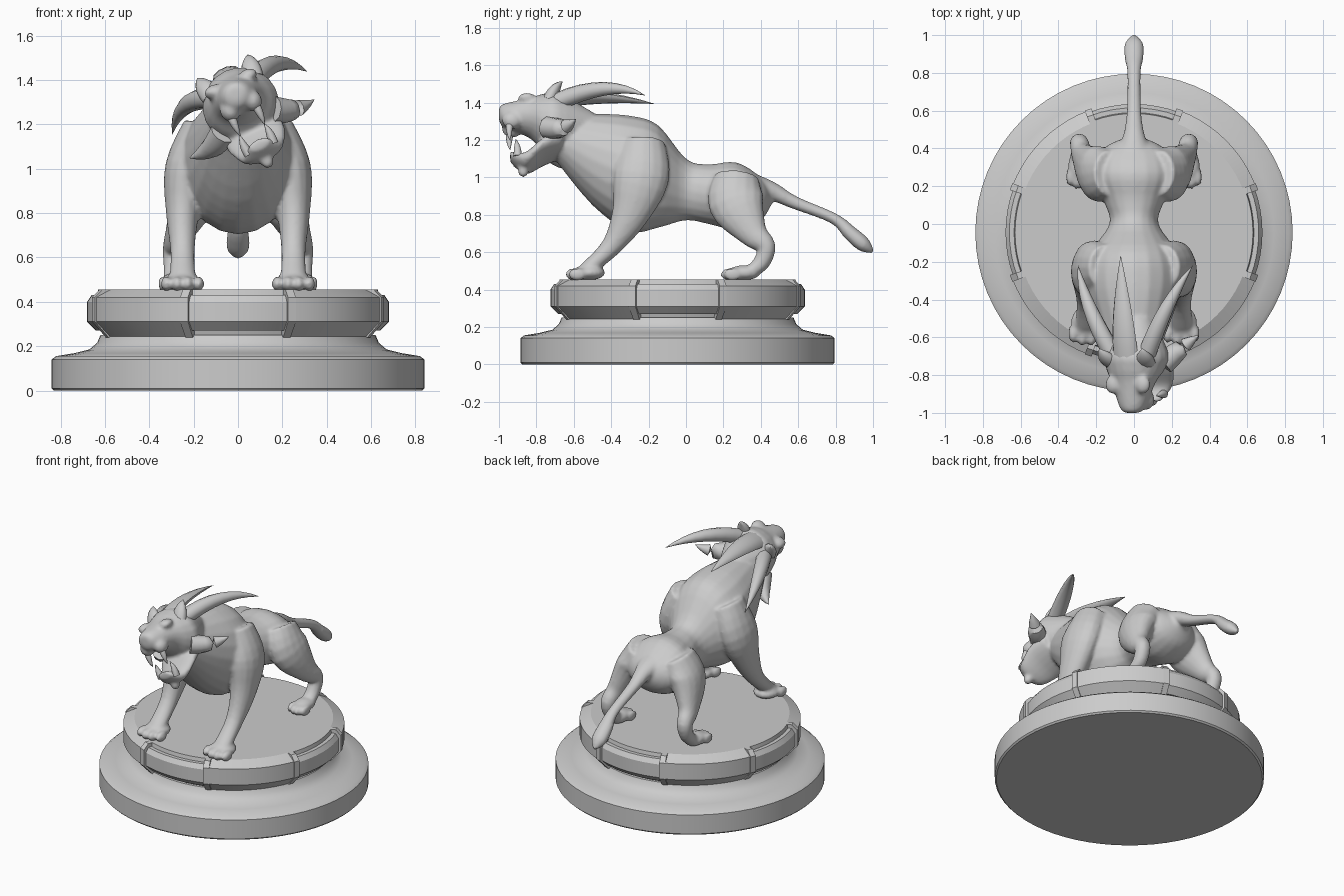
import bpy, bmesh, math
from mathutils import Vector, Matrix

cube = bpy.data.objects.get("Cube")
if cube:
    bpy.data.objects.remove(cube)

stone = bpy.data.materials.new("light_grey_stone")
stone.use_nodes = True
grey = (.6, .6, .6, 1)
stone.diffuse_color = grey
stone.node_tree.nodes["Principled BSDF"].inputs["Base Color"].default_value = grey

pedestal_centre = Vector((0, -.045, 0))
floor = .455
upright = Matrix.Identity(4)
# The head is modelled upright around its own centre, then rolled sideways
head_roll = Matrix.Translation((.02, 0, 1.27)) @ Matrix.Rotation(math.radians(-25), 4, 'Y')


def finish(name, bm, sharp_angle):
    bmesh.ops.remove_doubles(bm, verts=bm.verts, dist=.0001)
    bmesh.ops.recalc_face_normals(bm, faces=bm.faces)
    mesh = bpy.data.meshes.new(name)
    bm.to_mesh(mesh)
    bm.free()
    mesh.materials.append(stone)
    obj = bpy.data.objects.new(name, mesh)
    bpy.context.collection.objects.link(obj)
    bpy.ops.object.select_all(action='DESELECT')
    obj.select_set(True)
    bpy.context.view_layer.objects.active = obj
    bpy.ops.object.shade_smooth_by_angle(angle=math.radians(sharp_angle))
    return obj


def smooth_path(rows, steps=4):
    """Catmull-Rom curve through rows of any width."""
    rows = [Vector(row) for row in rows]
    padded = [rows[0], *rows, rows[-1]]
    path = []
    for before, start, end, after in zip(padded, padded[1:], padded[2:], padded[3:]):
        tangent_in, tangent_out = (end - before) / 2, (after - start) / 2
        for step in range(steps):
            t = step / steps
            ease = t * t * (3 - 2 * t)
            path.append(start.lerp(end, ease) + tangent_in * t * (1 - t) ** 2
                        - tangent_out * t * t * (1 - t))
    return path + [rows[-1]]


def loft(bm, path, matrix=upright, axis=None, sides=16):
    """Skin ellipses along rows of (x, y, z, side radius, other radius)."""
    points = [Vector(row[:3]) for row in path]
    before, after = points[:1] + points[:-1], points[1:] + points[-1:]
    rings = []
    for point, back, ahead, row in zip(points, before, after, path):
        tangent = axis or (ahead - back).normalized()
        side = Vector((0, 1, 0)) if abs(tangent.x) > .8 else Vector((1, 0, 0))
        side = (side - tangent * side.dot(tangent)).normalized()
        other = tangent.cross(side)
        turns = [math.tau * k / sides for k in range(sides)]
        rings.append([bm.verts.new(matrix @ (point + side * row[3] * math.cos(a)
                                             + other * row[4] * math.sin(a))) for a in turns])
    for ring, following in zip(rings, rings[1:]):
        for k in range(sides):
            bm.faces.new((ring[k - 1], ring[k], following[k], following[k - 1]))
    bm.faces.new(rings[0])
    bm.faces.new(rings[-1])


def body_loft(bm, sections, matrix=upright):
    """Upright sections along y: (y, top, bottom, half width)."""
    rows = [(0, y, (top + bottom) / 2, width, (top - bottom) / 2) for y, top, bottom, width in sections]
    loft(bm, smooth_path(rows), matrix, Vector((0, 1, 0)), 20)


def spike(name, base, bend, tip, radius, flatness=1):
    """A bent, pointed horn on the head."""
    base, bend, tip = Vector(base), Vector(bend), Vector(tip)
    path = []
    for step in range(9):
        t = step / 8
        point = base.lerp(bend, t).lerp(bend.lerp(tip, t), t)
        size = radius * (1.02 - t ** 2)
        path.append((*point, size, size * flatness))
    bm = bmesh.new()
    loft(bm, path, head_roll, sides=10)
    finish(name, bm, 60)


def ball(bm, centre, size, matrix=upright):
    shape = matrix @ Matrix.Translation(centre) @ Matrix.Diagonal((*size, 1))
    bmesh.ops.create_uvsphere(bm, u_segments=14, v_segments=10, radius=1, matrix=shape)


def mirrored(rows, side):
    return [(side * x, *rest) for x, *rest in rows]


def sweep(bm, profile, start, end, steps, closed=False):
    """Turn an (r, z) profile about the pedestal axis, angles in degrees."""
    rings = []
    for step in range(steps + 1):
        turn = Matrix.Rotation(math.radians(start + (end - start) * step / steps), 4, 'Z')
        rings.append([bm.verts.new(pedestal_centre + turn @ Vector((r, 0, z))) for r, z in profile])
    for ring, following in zip(rings, rings[1:]):
        for k in range(0 if closed else 1, len(profile)):
            bm.faces.new((ring[k - 1], ring[k], following[k], following[k - 1]))
    if closed:
        bm.faces.new(rings[0])
        bm.faces.new(rings[-1])


# Pedestal foot
bm = bmesh.new()
sweep(bm, [(0, 0), (.83, 0), (.84, .01), (.84, .14), (.82, .155), (.74, .168),
           (.67, .185), (.635, .215), (.62, .25), (0, .25)], 0, 360, 64)
finish("pedestal_base", bm, 30)

# Pedestal drum: plain corners, recessed panels on the four axes
plain = [(.6, .24), (.62, .24), (.69, .31), (.69, .42), (.62, floor), (0, floor)]
panel = [(.6, .24), (.61, .27), (.64, .27), (.68, .31), (.68, .4), (.66, .43),
         (.635, .43), (.63, floor), (0, floor)]
rib = [(.58, .24), (.63, .24), (.695, .31), (.695, .42), (.66, floor), (.6, floor)]
half_panel, half_rib = 20.5, 1.6
drum, ribs = bmesh.new(), bmesh.new()
for middle in range(0, 360, 90):
    sweep(drum, panel, middle - half_panel, middle + half_panel, 8)
    sweep(drum, plain, middle + half_panel, middle + 90 - half_panel, 10)
    for edge in (middle - half_panel, middle + half_panel):
        sweep(ribs, rib, edge - half_rib, edge + half_rib, 1, closed=True)
finish("pedestal_drum", drum, 25)
finish("panel_ribs", ribs, 25)

# Torso and neck
bm = bmesh.new()
body_loft(bm, [(-.72, 1.33, 1.12, .11), (-.5, 1.34, .85, .2), (-.3, 1.33, .71, .26),
               (-.15, 1.28, .73, .23), (0, 1.1, .77, .13), (.12, 1.07, .75, .16),
               (.27, 1.08, .72, .22), (.4, 1, .77, .16), (.46, .92, .86, .04)])

# Legs, paws and toes
front_leg = [(.15, -.23, 1.18, .1, .12), (.23, -.24, 1, .1, .15), (.25, -.3, .8, .075, .1),
             (.25, -.4, .63, .055, .055), (.25, -.54, .5, .06, .04)]
hind_leg = [(.13, .27, 1, .09, .12), (.2, .27, .86, .1, .15), (.27, .36, .7, .06, .08),
            (.29, .43, .63, .05, .05), (.29, .4, .54, .045, .045), (.29, .33, .49, .05, .03)]
front_paw, hind_paw = (.25, -.52, .085), (.29, .31, .06)
for side in (-1, 1):
    for leg, (x, y, width) in ((front_leg, front_paw), (hind_leg, hind_paw)):
        loft(bm, smooth_path(mirrored(leg, side)))
        ball(bm, (side * x, y, floor + .035), (width, .09, .04))
        for spread in (-1, -.33, .33, 1):
            toe_y = y - .085 + .025 * abs(spread)
            ball(bm, (side * x + spread * width * .85, toe_y, floor + .026),
                 (width * .3, .05, .034))

# Tail with tuft
loft(bm, smooth_path([(0, .36, .95, .1, .07), (0, .46, .925, .06, .05), (0, .58, .865, .04, .035),
                      (0, .79, .78, .035, .03), (0, .88, .7, .05, .04), (0, .95, .64, .05, .04),
                      (0, 1, .6, .01, .01)]))

# Skull, lower jaw, beard, muzzle and brows
body_loft(bm, [(-1, .11, .04, .035), (-.97, .13, 0, .07), (-.84, .155, -.05, .12),
               (-.76, .18, -.13, .16), (-.68, .18, -.15, .17), (-.5, .08, -.08, .08)], head_roll)
body_loft(bm, [(-.66, -.04, -.16, .13), (-.76, -.09, -.2, .14), (-.86, -.17, -.26, .1),
               (-.94, -.15, -.2, .05)], head_roll)
ball(bm, (0, -.87, -.26), (.03, .03, .035), head_roll)
for side in (-1, 1):
    ball(bm, (side * .055, -.93, .015), (.045, .055, .05), head_roll)
    ball(bm, (side * .085, -.85, .125), (.045, .05, .03), head_roll)

# Fuse the overlapping body masses into one skin
beast = finish("beast_body", bm, 180)
fuse = beast.modifiers.new("fuse", 'REMESH')
fuse.mode, fuse.voxel_size, fuse.use_smooth_shade = 'VOXEL', .011, True
soften = beast.modifiers.new("soften", 'SMOOTH')
soften.factor, soften.iterations = .5, 5

# Central horn, paired horns, ears, cheek spikes and fangs
spike("central_horn", (0, -.7, .15), (0, -.5, .2), (-.03, -.17, .15), .07, .5)
for label, side in (("left", 1), ("right", -1)):
    def pair(part, base, bend, tip, radius, flatness=1):
        spike(f"{label}_{part}", *mirrored((base, bend, tip), side), radius, flatness)

    pair("horn", (.1, -.69, .1), (.24, -.42, .17), (.335, -.22, .03), .048)
    pair("ear", (.1, -.73, .11), (.12, -.7, .18), (.125, -.66, .21), .05, .7)
    pair("cheek_spike", (.12, -.74, -.06), (.2, -.65, -.12), (.31, -.59, -.1), .06)
    pair("upper_fang", (.06, -.94, 0), (.065, -.95, -.06), (.06, -.94, -.11), .02)
    pair("lower_fang", (.06, -.9, -.2), (.07, -.9, -.15), (.06, -.91, -.1), .022)
